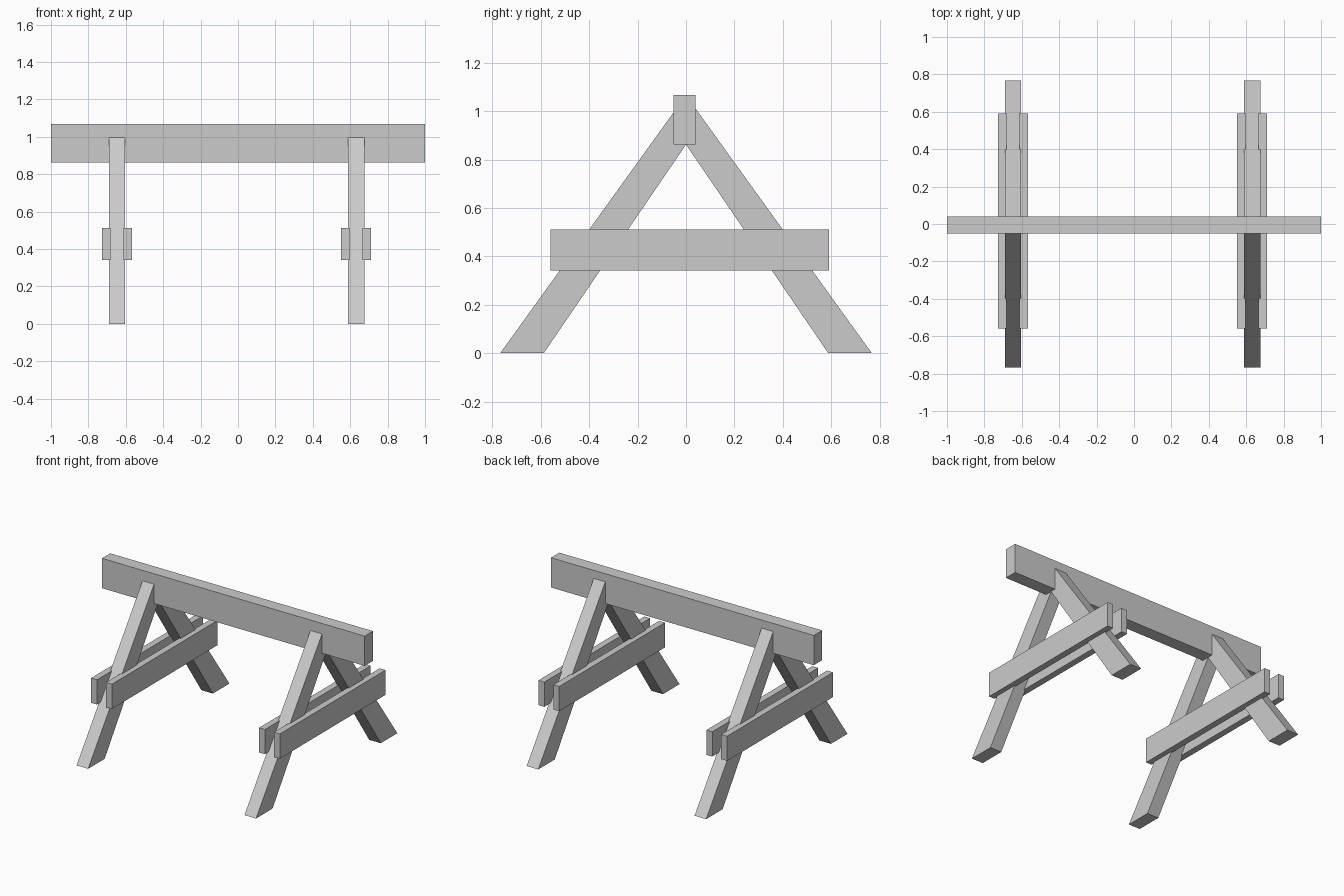
import bpy

if "Cube" in bpy.data.objects:
    bpy.data.objects.remove(bpy.data.objects["Cube"])


def prism(name, profile, x0, x1):
    """Extrude a (y, z) profile, listed counter-clockwise seen from +x, between x0 and x1."""
    n = len(profile)
    verts = [(x, y, z) for x in (x0, x1) for y, z in profile]
    faces = [tuple(reversed(range(n))), tuple(range(n, 2 * n))]
    faces += [(i, (i + 1) % n, (i + 1) % n + n, i + n) for i in range(n)]
    mesh = bpy.data.meshes.new(name)
    mesh.from_pydata(verts, [], faces)
    obj = bpy.data.objects.new(name, mesh)
    bpy.context.collection.objects.link(obj)
    return obj


def rect(y0, y1, z0, z1):
    return [(y0, z0), (y1, z0), (y1, z1), (y0, z1)]


# Top beam
prism("top_beam", rect(-0.051, 0.039, 0.863, 1.068), -1.0, 1.0)

# Slightly tapered legs, meeting under the beam
back = [(0.588, 0), (0.768, 0), (0.039, 1.012), (0, 1.012), (0, 0.862)]
front = [(-y, z) for y, z in reversed(back)]
front = [(-0.051, 0.996) if p == (-0.039, 1.012) else
         (0, 0.996) if p[1] == 1.012 else p for p in front]

# A-frame trestles: two legs clasped by a pair of cross braces
for side, cx in (("left", -0.647), ("right", 0.631)):
    prism(side + "_back_leg", back, cx - 0.044, cx + 0.044)
    prism(side + "_front_leg", front, cx - 0.044, cx + 0.044)
    for place, s in (("outer", -1), ("inner", 1)):
        xs = sorted((cx + s * 0.034, cx + s * 0.079))
        prism(f"{side}_{place}_brace", rect(-0.56, 0.59, 0.342, 0.512), *xs)
